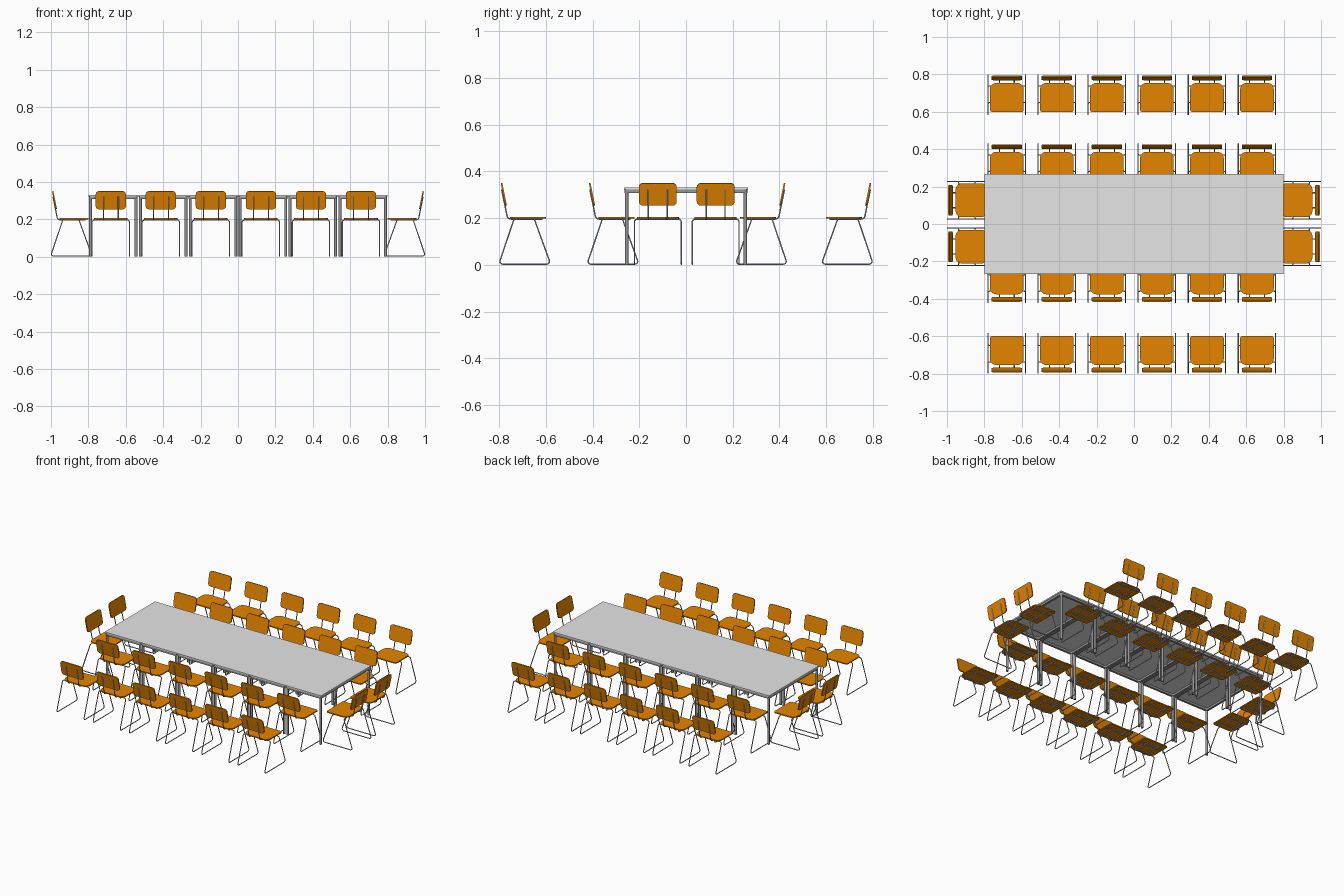
import bpy, bmesh, math
from mathutils import Vector, Matrix

if "Cube" in bpy.data.objects:
    bpy.data.objects.remove(bpy.data.objects["Cube"])


def mat(name, rgb):
    m = bpy.data.materials.new(name)
    m.diffuse_color = (*rgb, 1)
    m.use_nodes = True
    m.node_tree.nodes["Principled BSDF"].inputs["Base Color"].default_value = m.diffuse_color
    return m


WOOD = mat("orange wood", (0.79, 0.235, 0.0))
TOP = mat("light grey laminate", (0.79, 0.79, 0.79))
STEEL = mat("grey steel", (0.30, 0.30, 0.30))
TUBE = mat("bright chair steel", (0.55, 0.56, 0.58))


def place(name, mesh, matrix=Matrix()):
    ob = bpy.data.objects.new(name, mesh)
    bpy.context.collection.objects.link(ob)
    ob.matrix_world = matrix
    return ob


def finish(bm, name, material, smooth=False):
    bmesh.ops.recalc_face_normals(bm, faces=bm.faces)
    me = bpy.data.meshes.new(name)
    bm.to_mesh(me)
    bm.free()
    me.materials.append(material)
    if smooth:
        me.shade_smooth()
        me.set_sharp_from_angle(angle=math.radians(35))
    return me


def fillet(points, radius, closed, steps=5):
    """Round the corners of a 3D polyline."""
    pts = [Vector(p) for p in points]
    out = []
    n = len(pts)
    for i, p in enumerate(pts):
        if not closed and i in (0, n - 1):
            out.append(p)
            continue
        a = (pts[i - 1] - p).normalized()
        b = (pts[(i + 1) % n] - p).normalized()
        half = a.angle(b) / 2
        centre = p + (a + b).normalized() * (radius / math.sin(half))
        t = radius / math.tan(half)
        u, v = p + a * t - centre, p + b * t - centre
        sweep = u.angle(v)
        for k in range(steps + 1):
            f = k / steps
            out.append(centre + (u * math.sin((1 - f) * sweep)
                                 + v * math.sin(f * sweep)) / math.sin(sweep))
    return out


def tubes(name, paths, radius):
    """Round tubes along (points, closed) paths, as one mesh."""
    cu = bpy.data.curves.new(name, 'CURVE')
    cu.dimensions = '3D'
    cu.bevel_depth = radius
    cu.bevel_resolution = 2
    cu.use_fill_caps = True
    for pts, closed in paths:
        sp = cu.splines.new('POLY')
        sp.points.add(len(pts) - 1)
        for q, p in zip(sp.points, pts):
            q.co = (*p, 1)
        sp.use_cyclic_u = closed
    ob = place(name + "_path", cu)
    bpy.context.view_layer.update()
    me = bpy.data.meshes.new_from_object(
        ob.evaluated_get(bpy.context.evaluated_depsgraph_get()))
    bpy.data.objects.remove(ob)
    me.name = name
    me.materials.clear()
    me.materials.append(TUBE)
    me.shade_smooth()
    me.set_sharp_from_angle(angle=math.radians(60))
    return me


def outline(hx, y0, y1, r_low, r_high, steps=5):
    """Rounded rectangle, anticlockwise, with own radii for low and high y."""
    out = []
    for cx, cy, r, a0 in ((hx, y0, r_low, -90), (hx, y1, r_high, 0),
                          (-hx, y1, r_high, 90), (-hx, y0, r_low, 180)):
        mx = cx - math.copysign(r, cx)
        my = cy + r if cy == y0 else cy - r
        for k in range(steps + 1):
            a = math.radians(a0 + 90 * k / steps)
            out.append((mx + r * math.cos(a), my + r * math.sin(a)))
    return out


def plate(name, pts, z0, z1, material, matrix=Matrix()):
    bm = bmesh.new()
    face = bm.faces.new([bm.verts.new((x, y, z0)) for x, y in pts])
    ext = bmesh.ops.extrude_face_region(bm, geom=[face])
    vs = [g for g in ext['geom'] if isinstance(g, bmesh.types.BMVert)]
    bmesh.ops.translate(bm, verts=vs, vec=(0, 0, z1 - z0))
    bm.transform(matrix)
    return finish(bm, name, material, True)


def ring(name, outer, inner, z0, z1, material):
    bm = bmesh.new()
    loops = [[bm.verts.new((x, y, z)) for x, y in pts]
             for pts, z in ((outer, z0), (outer, z1), (inner, z1), (inner, z0))]
    n = len(outer)
    for a in range(4):
        p, q = loops[a], loops[(a + 1) % 4]
        for i in range(n):
            j = (i + 1) % n
            bm.faces.new((p[i], p[j], q[j], q[i]))
    return finish(bm, name, material, True)


def rod(name, r, z0, z1, material):
    bm = bmesh.new()
    bmesh.ops.create_cone(bm, cap_ends=True, segments=16, radius1=r, radius2=r,
                          depth=z1 - z0)
    bmesh.ops.translate(bm, verts=bm.verts, vec=(0, 0, (z0 + z1) / 2))
    return finish(bm, name, material, True)


# --- chair parts (backrest towards +y) ---
R = 0.003
W, ZT = 0.1, 0.196
sled = fillet([(W, -0.041, ZT), (W, -0.111, R), (W, 0.111, R), (W, 0.046, ZT),
               (-W, 0.046, ZT), (-W, 0.111, R), (-W, -0.111, R), (-W, -0.041, ZT)],
              0.012, True)
frame_paths = [(sled, True)]
for x in (-0.04, 0.04):
    frame_paths.append((fillet([(x, -0.075, ZT), (x, 0.073, ZT), (x, 0.099, 0.323)],
                               0.018, False), False))
chair_frame = tubes("chair_frame", frame_paths, R)
seat = plate("seat", outline(0.09, -0.092, 0.063, 0.012, 0.034), 0.199, 0.206, WOOD)
tilt = Matrix.Translation((0, 0.09, 0.302)) @ Matrix.Rotation(
    math.radians(90) - math.atan(0.2), 4, 'X')
backrest = plate("backrest", outline(0.081, -0.049, 0.049, 0.018, 0.018),
                 -0.0035, 0.0035, WOOD, tilt)


def chair(x, y, turn):
    m = Matrix.Translation((x, y, 0)) @ Matrix.Rotation(math.radians(turn), 4, 'Z')
    for name, me in (("chair_frame", chair_frame), ("seat", seat),
                     ("backrest", backrest)):
        place(name, me, m)


# --- two rows on each long side, two chairs on each end ---
for i in range(6):
    cx = -0.68 + i * 0.2675
    chair(cx, 0.691, 0)
    chair(cx, 0.323, 0)
    chair(cx, -0.313, 180)
    chair(cx, -0.691, 180)
for cy in (0.127, -0.121):
    chair(0.891, cy, -90)
    chair(-0.891, cy, 90)

# --- six tables pushed together ---
HX, HY = 0.8 / 6, 0.266
top = plate("table_top", [(-HX, -HY), (HX, -HY), (HX, HY), (-HX, HY)],
            0.322, 0.331, TOP)
apron = ring("table_apron",
             outline(HX - 0.003, -HY + 0.003, HY - 0.003, 0.016, 0.016),
             outline(HX - 0.017, -HY + 0.017, HY - 0.017, 0.010, 0.010),
             0.308, 0.322, STEEL)
leg = rod("table_leg", 0.0078, 0.0, 0.31, STEEL)
for i in range(6):
    cx = -0.8 + HX * (2 * i + 1)
    m = Matrix.Translation((cx, 0, 0))
    place("table_top", top, m)
    place("table_apron", apron, m)
    for sx in (-1, 1):
        for sy in (-1, 1):
            place("table_leg", leg, Matrix.Translation(
                (cx + sx * (HX - 0.0115), sy * (HY - 0.0115), 0)))
